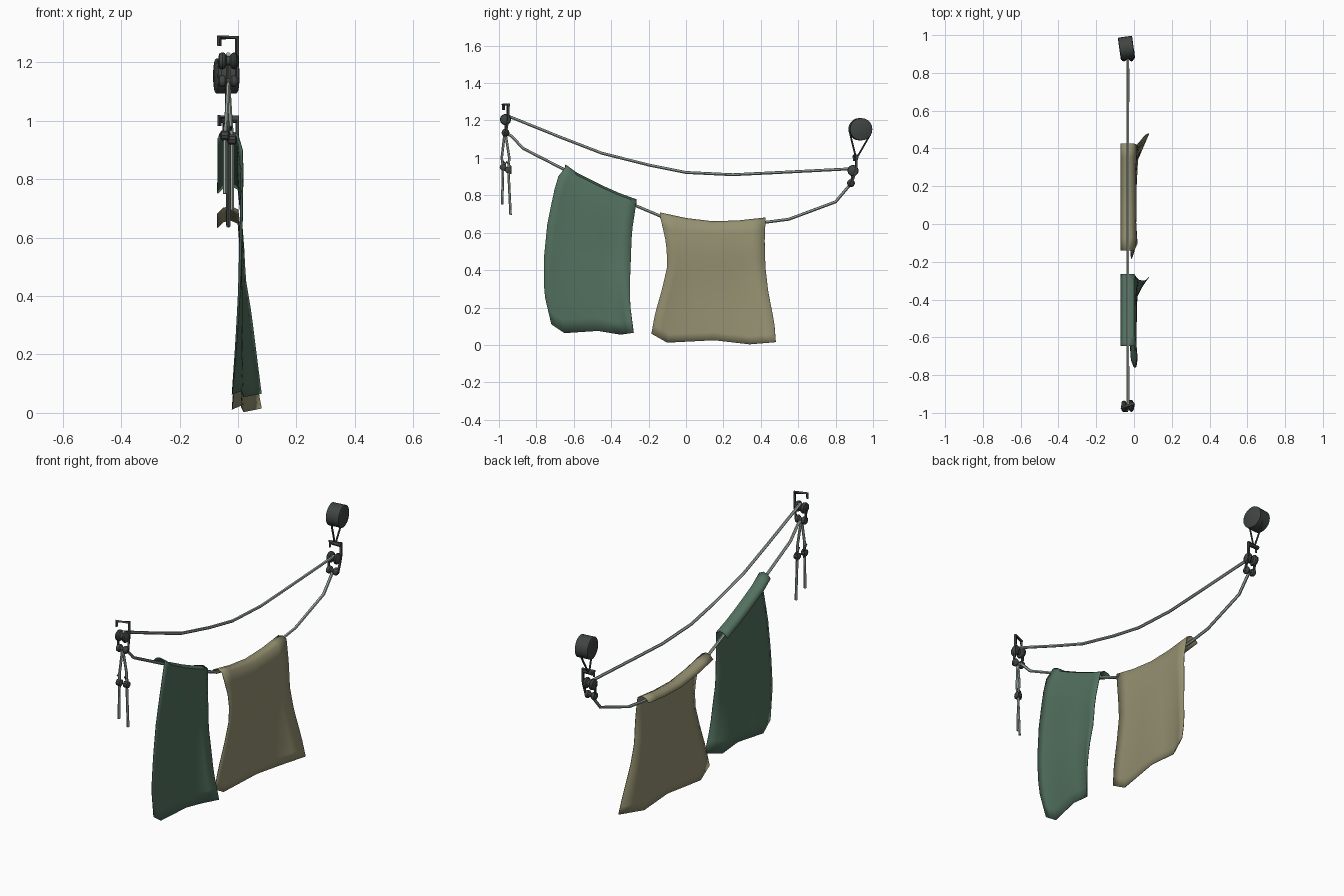
import bpy, bmesh, math
from mathutils import Vector

if "Cube" in bpy.data.objects:
    bpy.data.objects.remove(bpy.data.objects["Cube"])


def material(name, rgb):
    m = bpy.data.materials.new(name)
    m.diffuse_color = (*rgb, 1)
    m.use_nodes = True
    m.node_tree.nodes["Principled BSDF"].inputs["Base Color"].default_value = m.diffuse_color
    return m


DARK = material("dark_metal", (0.05, 0.06, 0.055))
CORD = material("pale_cord", (0.36, 0.43, 0.38))
GREEN = material("green_cloth", (0.085, 0.165, 0.115))
TAN = material("tan_cloth", (0.30, 0.28, 0.165))


def finish(name, bm, mat, smooth=35):
    bmesh.ops.recalc_face_normals(bm, faces=bm.faces)
    me = bpy.data.meshes.new(name)
    bm.to_mesh(me)
    bm.free()
    ob = bpy.data.objects.new(name, me)
    bpy.context.collection.objects.link(ob)
    me.materials.append(mat)
    bpy.ops.object.select_all(action='DESELECT')
    ob.select_set(True)
    bpy.context.view_layer.objects.active = ob
    bpy.ops.object.shade_smooth_by_angle(angle=math.radians(smooth))
    return ob


def tube(name, pts, r, mat, sides=6, phase=0.0):
    """Sweep a polygon along a path with mitred joints."""
    pts = [Vector(p) for p in pts]
    bm = bmesh.new()
    rings, n = [], None
    for i, p in enumerate(pts):
        a = (p - pts[i - 1]).normalized() if i else (pts[1] - p).normalized()
        b = (pts[i + 1] - p).normalized() if i < len(pts) - 1 else a
        t = (a + b).normalized()
        if n is None:
            n = t.orthogonal()
        n = (n - t * n.dot(t)).normalized()
        s = t.cross(n)
        k = r / max(0.7, t.dot(a))
        rings.append([bm.verts.new(p + k * (n * math.cos(w) + s * math.sin(w)))
                      for w in (phase + 2 * math.pi * j / sides for j in range(sides))])
    for A, B in zip(rings, rings[1:]):
        for j in range(sides):
            bm.faces.new((A[j], A[(j + 1) % sides], B[(j + 1) % sides], B[j]))
    bm.faces.new(rings[0])
    bm.faces.new(rings[-1])
    return finish(name, bm, mat)


def lathe_x(name, centre, profile, mat, sides=14, yaw=0.0):
    """Turn (x, radius) pairs about the x axis."""
    bm = bmesh.new()
    c, cy, sy = Vector(centre), math.cos(yaw), math.sin(yaw)
    rings = []
    for x, r in profile:
        ring = []
        for j in range(sides):
            w = 2 * math.pi * j / sides
            y, z = r * math.cos(w), r * math.sin(w)
            ring.append(bm.verts.new(c + Vector((x * cy - y * sy, x * sy + y * cy, z))))
        rings.append(ring)
    for A, B in zip(rings, rings[1:]):
        for j in range(sides):
            bm.faces.new((A[j], A[(j + 1) % sides], B[(j + 1) % sides], B[j]))
    bm.faces.new(rings[0])
    bm.faces.new(rings[-1])
    return finish(name, bm, mat)


def along(pts, t):
    f = t * (len(pts) - 1)
    i = min(int(f), len(pts) - 2)
    return Vector(pts[i]).lerp(Vector(pts[i + 1]), f - i)


def towel(name, top, bottom, left, right, mat, nu=8, nv=12):
    """Cloth patch between four edges, with a short flap laid over the line."""
    bm = bmesh.new()
    rows = []
    for x, dz in ((-0.07, -0.014), (-0.05, 0.006), (-0.025, 0.012)):
        row = []
        for i in range(nu + 1):
            p = along(top, i / nu)
            row.append(bm.verts.new((x, p.y, p.z + dz)))
        rows.append(row)
    for k in range(nv + 1):
        v, row = k / nv, []
        for i in range(nu + 1):
            u = i / nu
            p = along(left, v).lerp(along(right, v), u) + along(top, u).lerp(along(bottom, u), v)
            p -= Vector(top[0]).lerp(Vector(top[-1]), u).lerp(
                Vector(bottom[0]).lerp(Vector(bottom[-1]), u), v)
            row.append(bm.verts.new(p))
        rows.append(row)
    for A, B in zip(rows, rows[1:]):
        for i in range(nu):
            bm.faces.new((A[i], A[i + 1], B[i + 1], B[i]))
    ob = finish(name, bm, mat, 60)
    mod = ob.modifiers.new("cloth_thickness", 'SOLIDIFY')
    mod.thickness = 0.003
    mod.offset = 0
    return ob


# Two sagging lines between the pulleys
X = -0.033
upper = [(-0.96, 1.227), (-0.93, 1.215), (-0.67, 1.11), (-0.45, 1.025), (-0.2, 0.962), (0, 0.922),
         (0.25, 0.91), (0.5, 0.922), (0.89, 0.942)]
lower = [(-0.96, 1.13), (-0.935, 1.118), (-0.87, 1.05), (-0.65, 0.937), (-0.45, 0.84), (-0.27, 0.745),
         (-0.14, 0.69), (0, 0.663), (0.15, 0.642), (0.42, 0.655), (0.55, 0.672), (0.8, 0.765), (0.88, 0.86)]
tube("upper_line", [(X, *p) for p in upper], 0.008, CORD)
tube("lower_line", [(X, *p) for p in lower], 0.008, CORD)

# Towels
towel("green_towel",
      [(0.0, -0.645, 0.952), (0.0, -0.58, 0.905), (0.0, -0.45, 0.84), (0.0, -0.36, 0.80), (0.0, -0.265, 0.765)],
      [(-0.015, -0.72, 0.11), (-0.02, -0.65, 0.063), (0.01, -0.47, 0.075), (0.02, -0.35, 0.055),
       (0.08, -0.28, 0.065)],
      [(0.0, -0.645, 0.952), (0.018, -0.69, 0.89), (0.015, -0.74, 0.66), (0.01, -0.76, 0.46),
       (0.0, -0.76, 0.28), (-0.015, -0.72, 0.11)],
      [(0.0, -0.265, 0.765), (0.018, -0.29, 0.60), (0.025, -0.295, 0.46), (0.045, -0.30, 0.34),
       (0.06, -0.30, 0.22), (0.08, -0.28, 0.065)], GREEN)
towel("tan_towel",
      [(0.0, -0.14, 0.695), (0.0, 0.0, 0.665), (0.0, 0.14, 0.648), (0.0, 0.28, 0.652), (0.0, 0.425, 0.668)],
      [(-0.015, -0.185, 0.06), (-0.02, -0.10, 0.012), (0.01, 0.15, 0.025), (0.02, 0.34, 0.003),
       (0.08, 0.48, 0.015)],
      [(0.0, -0.14, 0.695), (0.018, -0.105, 0.54), (0.015, -0.10, 0.42), (0.005, -0.13, 0.29),
       (-0.005, -0.165, 0.17), (-0.015, -0.185, 0.06)],
      [(0.0, 0.425, 0.668), (0.018, 0.42, 0.54), (0.02, 0.425, 0.41), (0.035, 0.44, 0.28),
       (0.06, 0.472, 0.12), (0.08, 0.48, 0.015)], TAN)


# Hook and pulley pair at each end: (y, z) of hook top, upper pulley and lower pulley
def pulley_set(tag, hook, big, small):
    hy, hz = hook
    dy = 0.026 if hy < 0 else 0.012
    tube(tag + "_hook", [(-0.064, hy - dy, hz - 0.03), (-0.064, hy - dy, hz), (-0.003, hy, hz),
                         (-0.003, hy - 0.002, hz - 0.07), (-0.003, big[0] + 0.012, big[1] - 0.01),
                         (-0.003, small[0], small[1] - 0.01)], 0.007, DARK, 4, math.pi / 4)
    for part, (y, z), r in (("upper", big, 0.03), ("lower", small, 0.021)):
        lathe_x(f"{tag}_{part}_pulley", (X, y, z),
                [(-0.034, r * .5), (-0.03, r * .9), (-0.02, r), (-0.012, r * .9), (-0.006, r * .55),
                 (0.006, r * .55), (0.012, r * .9), (0.02, r), (0.026, r * .9), (0.034, r * .4)], DARK)
    tube(tag + "_side_plate", [(-0.064, big[0], big[1]), (-0.06, small[0], small[1])], 0.007, DARK, 4)


pulley_set("front", (-0.95, 1.285), (-0.965, 1.205), (-0.965, 1.135))
pulley_set("back", (0.912, 1.012), (0.893, 0.932), (0.882, 0.865))

# Weight drum hung from a wire at the back
lathe_x("weight_drum", (-0.04, 0.932, 1.153),
        [(-0.038, 0.055), (-0.035, 0.06), (0.035, 0.06), (0.038, 0.055)], DARK, 20, math.radians(8))
tube("drum_wire", [(-0.04, 0.877, 1.13), (-0.04, 0.904, 1.02), (-0.04, 0.912, 0.998),
                   (-0.04, 0.925, 1.02), (-0.04, 0.985, 1.125)], 0.005, DARK)
lathe_x("wire_clasp", (-0.035, 0.911, 1.003), [(-0.032, 0.011), (0.032, 0.011)], DARK, 8)

# Loose cord ends with knots at the front
tails = [("left", [(-0.97, 1.13), (-0.985, 1.0), (-0.978, 0.95), (-0.983, 0.75)], -0.045, 0.95),
         ("right", [(-0.965, 1.13), (-0.945, 1.0), (-0.95, 0.94), (-0.938, 0.695)], -0.02, 0.935)]
for side, pts, x, kz in tails:
    tube(side + "_cord_end", [(X + (x - X) * min(1, i * .6), *p) for i, p in enumerate(pts)], 0.007, CORD)
    y = pts[2][0]
    lathe_x(side + "_cord_clip", (x, y, kz), [(-0.016, 0.010), (-0.011, 0.018), (0.011, 0.018), (0.016, 0.010)],
            DARK, 10)
    tube(side + "_clip_bar", [(x - 0.004, y - 0.012, kz + 0.045), (x - 0.004, y + 0.012, kz + 0.02),
                              (x - 0.004, y + 0.012, kz - 0.02)], 0.005, DARK, 4)
